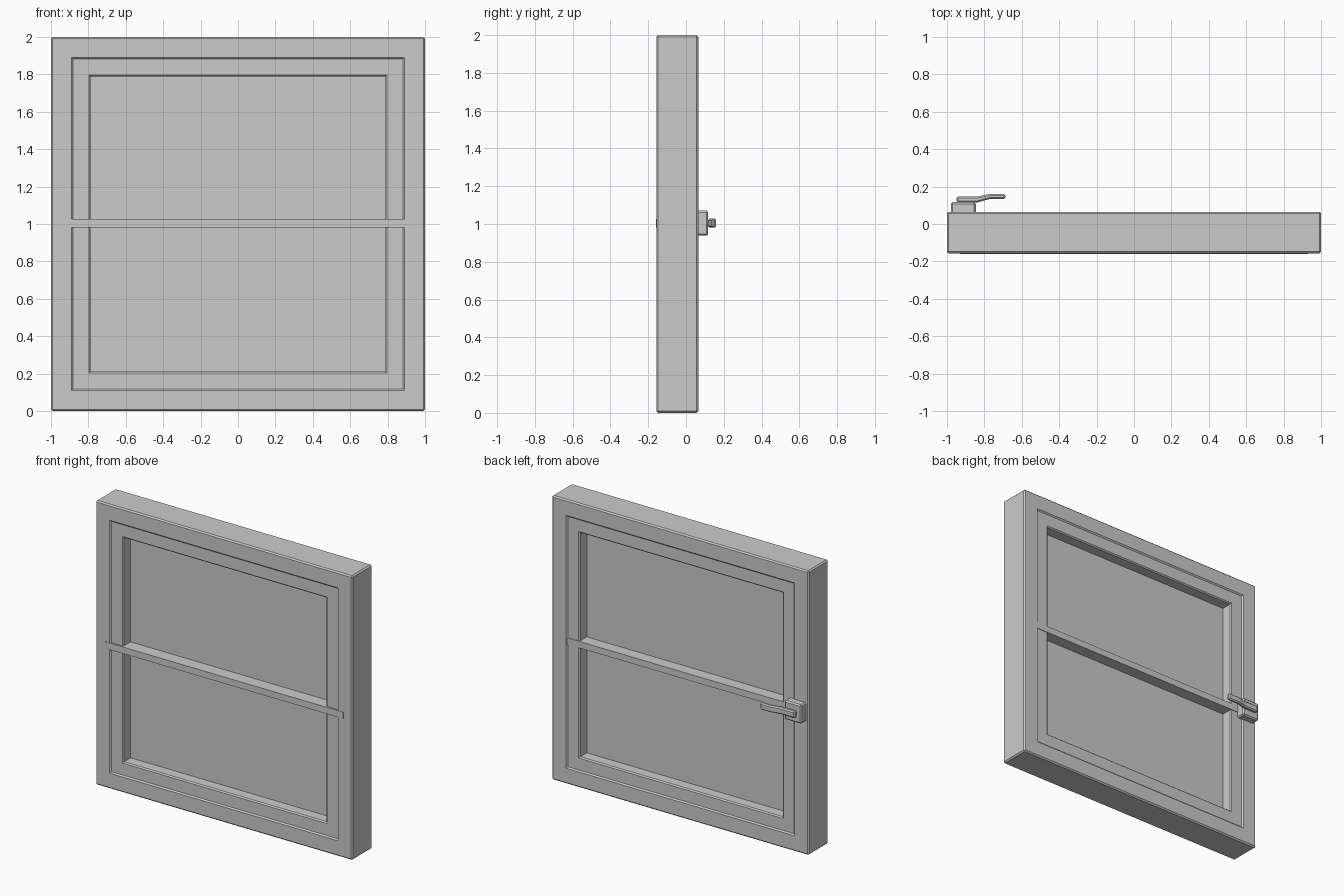
import bpy, bmesh

if "Cube" in bpy.data.objects:
    bpy.data.objects.remove(bpy.data.objects["Cube"])

MID = -0.046  # middle plane of the window in y


def finish(name, bm, bevel=0.0):
    """Chamfer the convex edges and make an object."""
    bmesh.ops.recalc_face_normals(bm, faces=bm.faces)
    bm.normal_update()
    if bevel:
        edges = [e for e in bm.edges if e.calc_face_angle_signed() > 0.6]
        bmesh.ops.bevel(bm, geom=edges, offset=bevel, segments=1,
                        affect='EDGES', clamp_overlap=True)
    me = bpy.data.meshes.new(name)
    bm.to_mesh(me)
    bm.free()
    ob = bpy.data.objects.new(name, me)
    bpy.context.collection.objects.link(ob)
    return ob


def box(name, lo, hi, bevel=0.0):
    bm = bmesh.new()
    bmesh.ops.create_cube(bm, size=1)
    for v in bm.verts:
        v.co = [l + (c + 0.5) * (h - l) for c, l, h in zip(v.co, lo, hi)]
    return finish(name, bm, bevel)


def ring(name, outer, inner, half_depth, bevel):
    """Square mitred frame around (x=0, z=1)."""
    bm = bmesh.new()
    loops = []
    for r, y in ((outer, -1), (outer, 1), (inner, 1), (inner, -1)):
        loops.append([bm.verts.new((sx * r, MID + y * half_depth, 1 + sz * r))
                      for sx, sz in ((-1, -1), (1, -1), (1, 1), (-1, 1))])
    for i in range(4):
        a, b = loops[i], loops[(i + 1) % 4]
        for j in range(4):
            k = (j + 1) % 4
            bm.faces.new((a[j], a[k], b[k], b[j]))
    return finish(name, bm, bevel)


def prism(name, profile, z0, z1, bevel):
    """Extrude an xy outline upwards."""
    bm = bmesh.new()
    face = bm.faces.new([bm.verts.new((x, y, z0)) for x, y in profile])
    ext = bmesh.ops.extrude_face_region(bm, geom=[face])
    for v in ext["geom"]:
        if isinstance(v, bmesh.types.BMVert):
            v.co.z = z1
    return finish(name, bm, bevel)


# Outer frame, recessed sash and pane
ring("outer_frame", 1.0, 0.881, 0.111, 0.009)
ring("sash", 0.90, 0.789, 0.102, 0.008)
box("glass_pane", (-0.80, MID - 0.022, 0.20), (0.80, MID + 0.022, 1.80))

# Horizontal glazing bar, slightly proud at the front
box("glazing_bar", (-0.93, -0.16, 0.981), (0.93, 0.06, 1.027))

# Handle: mounting block and cranked lever
box("handle_base", (-0.979, 0.05, 0.938), (-0.846, 0.117, 1.071), 0.009)
lever = [(-0.949, 0.116), (-0.835, 0.116), (-0.77, 0.134), (-0.688, 0.134),
         (-0.688, 0.16), (-0.775, 0.16), (-0.84, 0.146), (-0.949, 0.146)]
prism("handle_lever", lever, 0.981, 1.028, 0.008)
